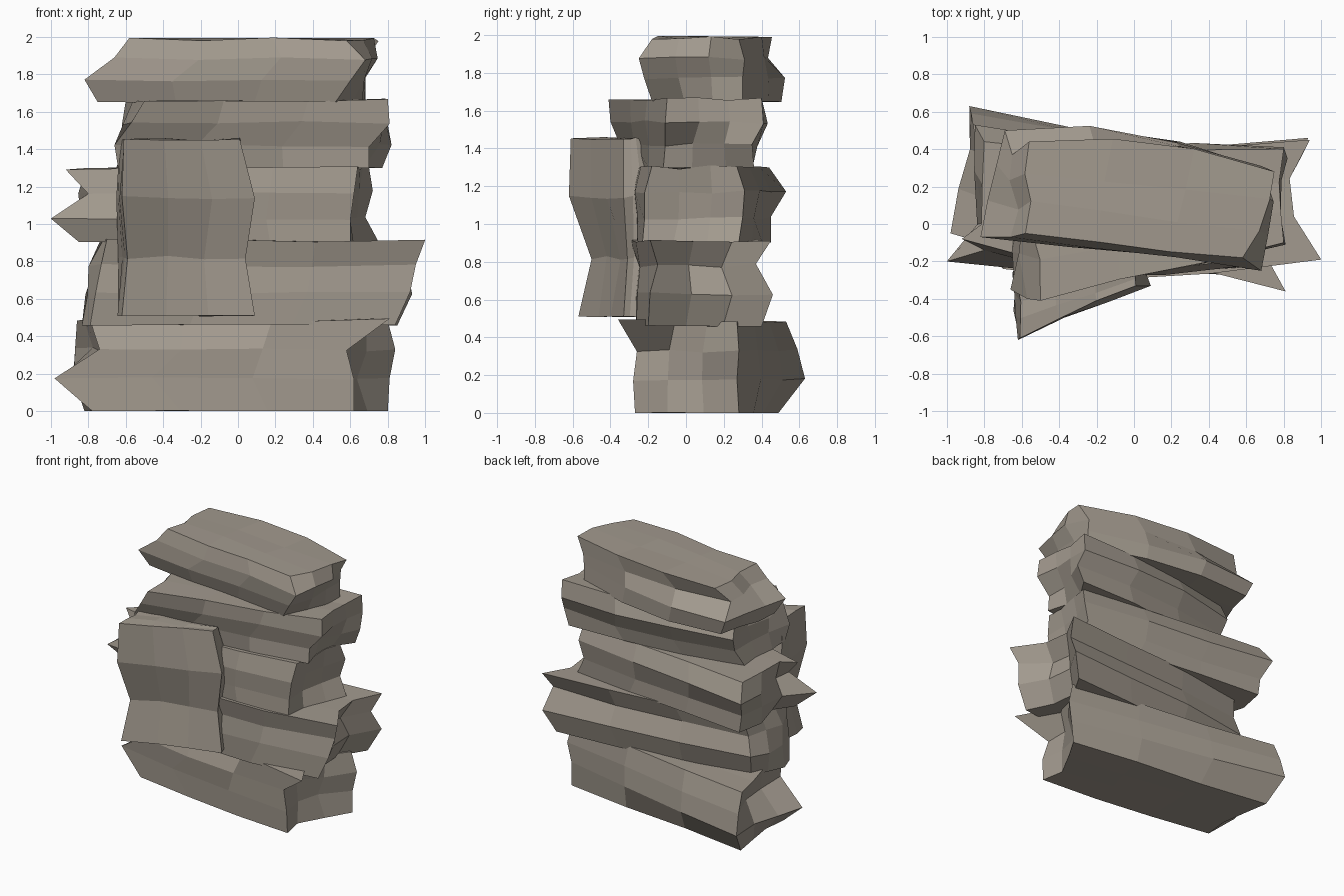
import bpy, bmesh, random
from mathutils import Vector

if "Cube" in bpy.data.objects:
    bpy.data.objects.remove(bpy.data.objects["Cube"])

stone = bpy.data.materials.new("stone")
stone.diffuse_color = (0.36, 0.32, 0.27, 1)
stone.use_nodes = True
stone.node_tree.nodes["Principled BSDF"].inputs["Base Color"].default_value = stone.diffuse_color


def rock(name, z, lf, rf, rb, lb, seed, bulge=(0.0, 0.0), ends=(0.0, 0.0),
         cap=0.03, jit=0.012, spikes={}):
    """Faceted 3x3x3 block. lf, rf, rb, lb are the four upright corner paths
    (left/right, front/back), one (x, y) per level in z. bulge swells the front
    and back, ends swells the left and right, spikes pulls out single corners."""
    rng = random.Random(seed)
    bm = bmesh.new()
    bmesh.ops.create_cube(bm, size=1)
    bmesh.ops.subdivide_edges(bm, edges=bm.edges[:], cuts=2, use_grid_fill=True)
    for v in bm.verts:
        u, w, t = (c + 0.5 for c in v.co)
        i, j, k = round(u * 3), round(w * 3), round(t * 3)
        front = Vector(lf[k]).lerp(Vector(rf[k]), u)
        back = Vector(lb[k]).lerp(Vector(rb[k]), u)
        p = front.lerp(back, w)
        mid_u, mid_w = 0 < i < 3, 0 < j < 3
        if mid_u and not mid_w:                 # long faces swell or sink
            p.y += -bulge[0] if j == 0 else bulge[1]
        if mid_w and not mid_u:                 # craggy ends
            p.x += rng.uniform(-cap, cap) + (-ends[0] if i == 0 else ends[1])
        if (i, j, k) in spikes:
            p = Vector(spikes[i, j, k])
        a = jit if (mid_u or mid_w) else 0
        v.co = (p.x + rng.uniform(-a, a), p.y + rng.uniform(-a, a),
                max(0, z[k] + rng.uniform(-jit, jit) * (0.3 if k == 0 else 0.9)))
    bmesh.ops.recalc_face_normals(bm, faces=bm.faces[:])
    me = bpy.data.meshes.new(name)
    bm.to_mesh(me)
    bm.free()
    me.materials.append(stone)
    bpy.context.collection.objects.link(bpy.data.objects.new(name, me))


# Stacked slabs, bottom to top
rock("base_slab", (0.0, 0.18, 0.33, 0.485),
     lf=[(-.78, -.10), (-.98, -.05), (-.74, -.12), (-.79, -.06)],
     rf=[(.62, -.27), (.62, -.28), (.58, -.26), (.66, -.22)],
     rb=[(.80, .28), (.81, .27), (.84, .28), (.80, .27)],
     lb=[(-.82, .49), (-.88, .63), (-.87, .59), (-.86, .53)],
     seed=1, bulge=(0.03, 0.0), ends=(-0.04, -0.08),
     spikes={(3, 0, 3): (.81, -.36)})
rock("second_slab", (0.46, 0.63, 0.78, 0.915),
     lf=[(-.79, -.16), (-.76, -.20), (-.73, -.21), (-.70, -.24)],
     rf=[(.84, -.20), (.92, -.19), (.95, -.15), (.97, -.18)],
     rb=[(.85, .40), (.93, .46), (.90, .37), (.94, .45)],
     lb=[(-.72, .22), (-.76, .28), (-.72, .25), (-.70, .28)],
     seed=2, bulge=(0.07, 0.02), ends=(0.04, -0.13),
     spikes={(3, 0, 3): (1.0, -.19)})
rock("middle_slab", (0.905, 1.03, 1.17, 1.30),
     lf=[(-.72, -.22), (-.76, -.24), (-.72, -.24), (-.72, -.24)],
     rf=[(.60, -.23), (.60, -.22), (.62, -.22), (.64, -.18)],
     rb=[(.75, .28), (.68, .30), (.72, .31), (.70, .27)],
     lb=[(-.78, .45), (-.80, .45), (-.85, .53), (-.80, .44)],
     seed=3, bulge=(0.04, 0.0), ends=(0.04, -0.02),
     spikes={(0, 0, 0): (-.85, -.14), (0, 0, 1): (-1.0, -.20),
             (0, 0, 2): (-.80, -.14), (0, 0, 3): (-.92, -.08)})
rock("fourth_slab", (1.30, 1.42, 1.54, 1.66),
     lf=[(-.64, -.32), (-.66, -.35), (-.57, -.40), (-.50, -.41)],
     rf=[(.70, -.12), (.70, -.11), (.81, -.11), (.80, -.10)],
     rb=[(.77, .36), (.82, .35), (.80, .41), (.80, .40)],
     lb=[(-.65, .20), (-.60, .25), (-.62, .30), (-.60, .25)],
     seed=4, bulge=(0.0, 0.05), ends=(0.0, -0.05))
rock("top_slab", (1.65, 1.77, 1.88, 1.985),
     lf=[(-.75, -.03), (-.82, -.07), (-.66, -.07), (-.58, -.05)],
     rf=[(.52, -.18), (.60, -.22), (.68, -.25), (.58, -.18)],
     rb=[(.68, .30), (.68, .30), (.68, .31), (.75, .28)],
     lb=[(-.64, .48), (-.69, .50), (-.65, .37), (-.56, .44)],
     seed=5, bulge=(0.0, 0.08), ends=(0.0, 0.05))

# Upright slab leaning on the front
rock("upright_slab", (0.51, 0.82, 1.14, 1.45),
     lf=[(-.62, -.57), (-.59, -.50), (-.62, -.62), (-.61, -.61)],
     rf=[(.09, -.33), (.04, -.31), (.09, -.33), (.01, -.33)],
     rb=[(.03, -.20), (.03, -.18), (.05, -.18), (-.02, -.24)],
     lb=[(-.64, -.26), (-.64, -.24), (-.65, -.26), (-.63, -.30)],
     seed=6, bulge=(-0.02, 0.0), cap=0.012)
